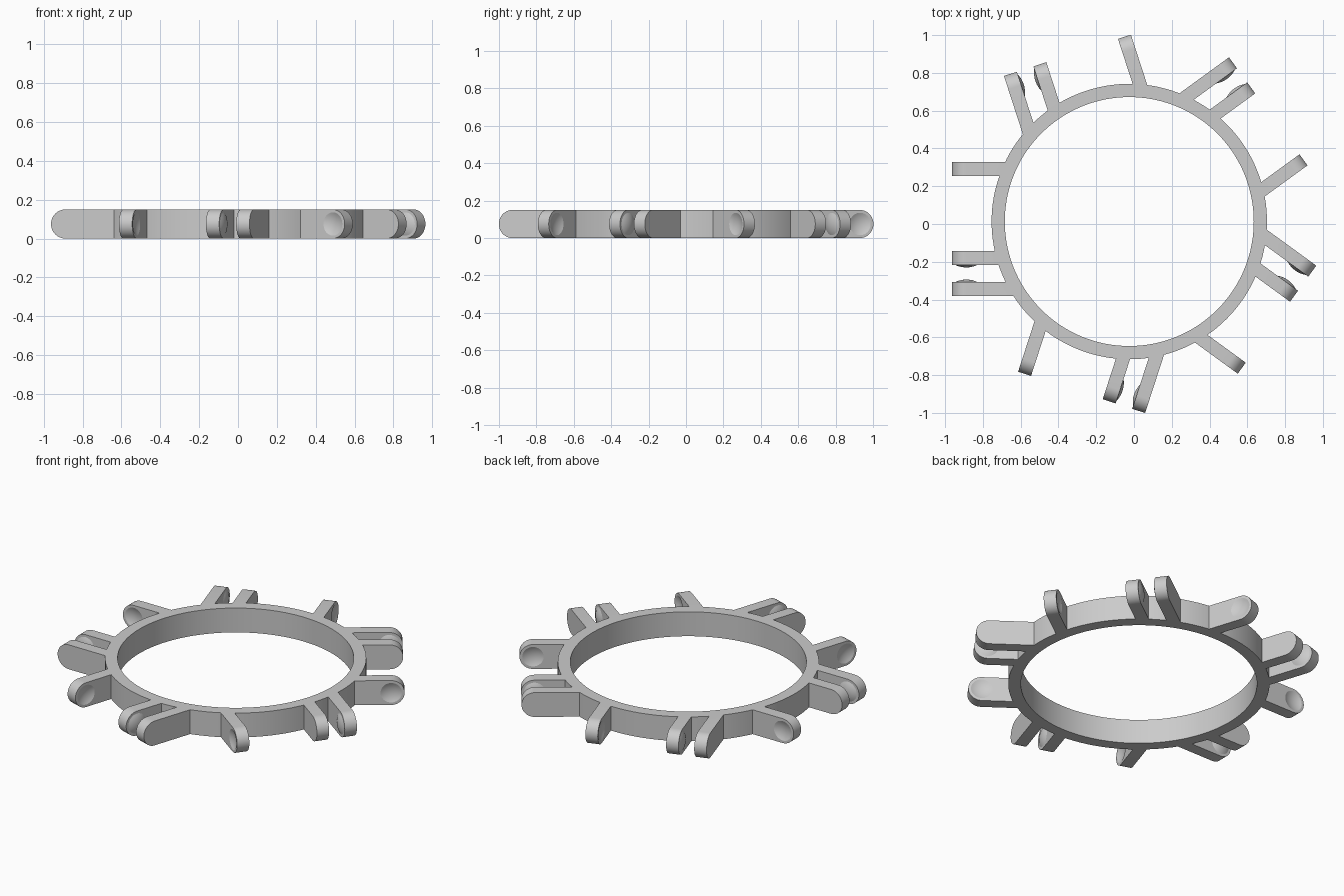
import bpy, bmesh, math
from mathutils import Matrix

if "Cube" in bpy.data.objects:
    bpy.data.objects.remove(bpy.data.objects["Cube"], do_unlink=True)

CENTRE = (-0.025, 0.013, 0.0)
HEIGHT = 0.15
R_OUT, R_IN = 0.729, 0.659
TIP = 0.938            # outer end of every arm, measured from the ring centre
HALF_W = 0.036         # half thickness of an arm
R_END = HEIGHT / 2     # rounded arm end
LENS_R, LENS_H = 0.06, 0.014

grey = bpy.data.materials.new("grey plastic")
grey.use_nodes = True
colour = (0.6, 0.6, 0.6, 1.0)
grey.diffuse_color = colour
grey.node_tree.nodes["Principled BSDF"].inputs["Base Color"].default_value = colour


def add_object(name, mesh):
    ob = bpy.data.objects.new(name, mesh)
    bpy.context.scene.collection.objects.link(ob)
    return ob


def to_mesh(bm, name):
    bmesh.ops.recalc_face_normals(bm, faces=bm.faces)
    mesh = bpy.data.meshes.new(name)
    bm.to_mesh(mesh)
    bm.free()
    mesh.materials.append(grey)
    return mesh


def bridge(bm, a, b):
    for i in range(len(a)):
        j = (i + 1) % len(a)
        bm.faces.new((a[i], a[j], b[j], b[i]))


def ring_mesh(n=144):
    """Flat band with a square section."""
    bm = bmesh.new()
    loops = []
    for r, z in ((R_OUT, 0), (R_OUT, HEIGHT), (R_IN, HEIGHT), (R_IN, 0)):
        loops.append([bm.verts.new((r * math.cos(2 * math.pi * i / n),
                                    r * math.sin(2 * math.pi * i / n), z)) for i in range(n)])
    for k in range(4):
        bridge(bm, loops[k], loops[(k + 1) % 4])
    return to_mesh(bm, "ring")


def arm_mesh(y_mid, n=20):
    """Flat arm pointing along +x with a rounded tip; its root meets the ring."""
    bm = bmesh.new()
    sides = []
    for y in (y_mid - HALF_W, y_mid + HALF_W):
        root = math.sqrt((R_OUT - 0.002) ** 2 - y * y)
        pts = [(root, 0.0)]
        for i in range(n + 1):
            a = -math.pi / 2 + math.pi * i / n
            pts.append((TIP - R_END + R_END * math.cos(a), R_END + R_END * math.sin(a)))
        pts.append((root, HEIGHT))
        sides.append([bm.verts.new((x, y, z)) for x, z in pts])
        bm.faces.new(sides[-1])
    bridge(bm, sides[0], sides[1])
    return to_mesh(bm, "arm")


def lens_mesh(y, n=40, steps=6):
    """Two shallow sphere caps back to back, lying in the plane of an arm's side."""
    bm = bmesh.new()
    rad = (LENS_R ** 2 + LENS_H ** 2) / (2 * LENS_H)
    limit = math.asin(LENS_R / rad)
    loops = []
    for k in range(-steps + 1, steps):
        t = limit * (1 - abs(k) / steps)
        h = math.copysign(rad * math.cos(t) - (rad - LENS_H), k) if k else 0.0
        r = rad * math.sin(t)
        loops.append([bm.verts.new((TIP - R_END + r * math.cos(2 * math.pi * i / n), y + h,
                                    R_END + r * math.sin(2 * math.pi * i / n))) for i in range(n)])
    for a, b in zip(loops, loops[1:]):
        bridge(bm, a, b)
    for loop, h in ((loops[0], -LENS_H), (loops[-1], LENS_H)):
        pole = bm.verts.new((TIP - R_END, y + h, R_END))
        for i in range(n):
            bm.faces.new((loop[i], loop[(i + 1) % n], pole))
    return to_mesh(bm, "lens")


def shaped_arm(y_mid, lens_sides, operation):
    """Arm with a dimple cut into, or a bump raised on, the chosen sides."""
    arm = add_object("arm_blank", arm_mesh(y_mid))
    tools = []
    for s in lens_sides:
        tool = add_object("lens_tool", lens_mesh(y_mid + s * HALF_W))
        tool.hide_render = True
        mod = arm.modifiers.new("lens", "BOOLEAN")
        mod.operation, mod.solver, mod.object = operation, "EXACT", tool
        tools.append(tool)
    bpy.context.view_layer.update()
    mesh = bpy.data.meshes.new_from_object(
        arm.evaluated_get(bpy.context.evaluated_depsgraph_get()))
    for ob in tools + [arm]:
        bpy.data.objects.remove(ob, do_unlink=True)
    return mesh


# Ring
parts = [add_object("ring", ring_mesh())]
parts[0].location = CENTRE

# Five hinge sets: one dimpled tongue and a pair of facing bumped clips
arms = {
    "tongue_arm": shaped_arm(-0.278, (-1, 1), "DIFFERENCE"),
    "inner_clip_arm": shaped_arm(0.193, (1,), "UNION"),
    "outer_clip_arm": shaped_arm(0.357, (-1,), "UNION"),
}
for k in range(5):
    turn = Matrix.Translation(CENTRE) @ Matrix.Rotation(math.radians(36 + 72 * k), 4, "Z")
    for name, mesh in arms.items():
        ob = add_object(f"{name}_{k + 1}", mesh.copy())
        ob.matrix_world = turn
        parts.append(ob)

# Smooth curved surfaces, keep crisp edges
bpy.ops.object.select_all(action="DESELECT")
for ob in parts:
    ob.select_set(True)
bpy.context.view_layer.objects.active = parts[0]
bpy.ops.object.shade_smooth_by_angle(angle=math.radians(18))
